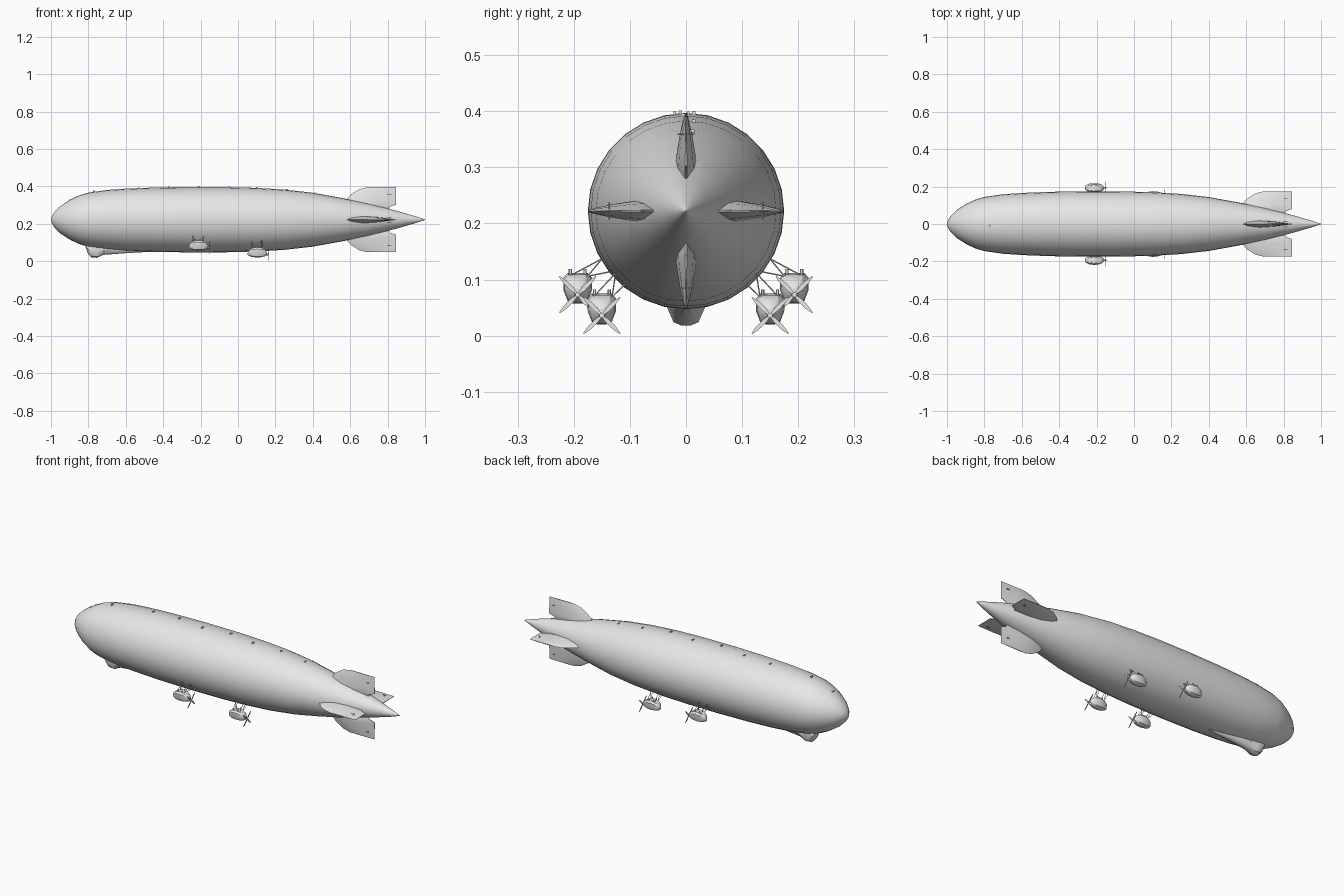
import bpy, bmesh
from math import sin, cos, pi
from mathutils import Vector, Matrix

if "Cube" in bpy.data.objects:
    bpy.data.objects.remove(bpy.data.objects["Cube"])

grey = bpy.data.materials.new("light_grey")
grey.use_nodes = True
grey.diffuse_color = (0.8, 0.8, 0.8, 1)
grey.node_tree.nodes["Principled BSDF"].inputs["Base Color"].default_value = (0.8, 0.8, 0.8, 1)

AXIS = 0.222


def finish(name, bm, angle=40):
    bmesh.ops.recalc_face_normals(bm, faces=bm.faces[:])
    mesh = bpy.data.meshes.new(name)
    bm.to_mesh(mesh)
    bm.free()
    mesh.materials.append(grey)
    ob = bpy.data.objects.new(name, mesh)
    bpy.context.collection.objects.link(ob)
    bpy.ops.object.select_all(action="DESELECT")
    ob.select_set(True)
    bpy.context.view_layer.objects.active = ob
    bpy.ops.object.shade_smooth_by_angle(angle=angle * pi / 180)
    return ob


def loft(bm, rings):
    """Skin closed rings of equal length and cap both ends."""
    rows = [[bm.verts.new(p) for p in ring] for ring in rings]
    n = len(rows[0])
    for a, b in zip(rows, rows[1:]):
        for i in range(n):
            j = (i + 1) % n
            bm.faces.new((a[i], a[j], b[j], b[i]))
    bm.faces.new(rows[0])
    bm.faces.new(rows[-1])


def rod(bm, a, b, r=0.0012):
    a, b = Vector(a), Vector(b)
    turn = (b - a).to_track_quat("Z", "Y").to_matrix().to_4x4()
    bmesh.ops.create_cone(bm, cap_ends=True, segments=6, radius1=r, radius2=r,
                          depth=(b - a).length,
                          matrix=Matrix.Translation((a + b) / 2) @ turn)


def box(bm, centre, size):
    bmesh.ops.create_cube(bm, matrix=Matrix.Translation(centre) @ Matrix.Diagonal((*size, 1)))


# Hull: profile of (x, radius) turned about the long axis
profile = [(-1, .002), (-.995, .02), (-.98, .043), (-.95, .073), (-.9, .106), (-.85, .13),
           (-.8, .145), (-.7, .159), (-.6, .166), (-.45, .172), (-.25, .175), (-.05, .174),
           (.1, .17), (.25, .161), (.4, .144), (.55, .117), (.7, .086), (.85, .047),
           (.95, .018), (1, .001)]
SIDES = 28
bm = bmesh.new()
loft(bm, [[(x, r * cos(2 * pi * i / SIDES), AXIS + r * sin(2 * pi * i / SIDES))
           for i in range(SIDES)] for x, r in profile])
finish("hull", bm, 60)

# Tail fins: lens sections from root to tip (radius, leading x, trailing x, half thickness)
fin = [(.045, .56, .80, .019), (.07, .565, .815, .02), (.08, .567, .845, .019),
       (.1, .572, .845, .017), (.136, .605, .845, .011), (.163, .648, .845, .005),
       (.174, .69, .845, .002)]
lens = [(0, 0), (.12, .6), (.35, 1), (.65, .7), (1, .08)]
outline = lens + [(c, -t) for c, t in reversed(lens[1:])]
for k, name in enumerate(["left_fin", "upper_fin", "right_fin", "lower_fin"]):
    turn = Matrix.Translation((0, 0, AXIS)) @ Matrix.Rotation(k * pi / 2, 4, "X")
    bm = bmesh.new()
    loft(bm, [[(a + c * (b - a), r, t * h) for c, t in outline] for r, a, b, h in fin])
    rod(bm, (.81, .137, -.015), (.81, .137, .015))
    rod(bm, (.80, .137, -.013), (.82, .137, -.013))
    rod(bm, (.80, .137, .013), (.82, .137, .013))
    bm.transform(turn)
    finish(name, bm, 50)

# Control car under the nose: (x, half width, bottom z)
car = [(-.815, .02, .075), (-.803, .03, .042), (-.785, .034, .021), (-.755, .034, .018),
       (-.72, .032, .034), (-.6, .024, .043), (-.46, .01, .051)]
bm = bmesh.new()
rings = []
for x, w, low in car:
    half = [(w * .8, .1), (w, low + (.1 - low) * .4), (w * .65, low + .006), (w * .25, low)]
    rings.append([(x, y, z) for y, z in half] + [(x, -y, z) for y, z in reversed(half)])
loft(bm, rings)
finish("control_car", bm, 35)

# Engine cars with propellers and struts, in mirrored pairs
section = [(.018, .026), (.026, .016), (.025, -.006), (.018, -.024), (.008, -.029)]
section += [(-y, z) for y, z in reversed(section)]
stations = [(-.053, .2), (-.046, .55), (-.03, .85), (-.005, 1), (.02, .92), (.04, .62), (.05, .25)]


def engine(label, x, y, z, side, anchors):
    bm = bmesh.new()
    loft(bm, [[(x + dx, side * y + py * s, z + pz * s - (1 - s) * .011) for py, pz in section]
              for dx, s in stations])
    # Radiator caps on the roof
    for dx in (-.018, .008):
        for dy in (-.013, .013):
            rod(bm, (x + dx, side * y + dy, z + .02), (x + dx, side * y + dy, z + .033), .003)
    finish(label + "_engine_car", bm, 35)

    hub = Vector((x + .056, side * y, z - .013))
    bm = bmesh.new()
    rod(bm, hub - Vector((.012, 0, 0)), hub + Vector((.006, 0, 0)), .005)
    for k in range(4):
        blade = bmesh.new()
        widths = [(.002, .0018), (.015, .004), (.032, .0035), (.046, .001)]
        loft(blade, [[(-.001, -w, r), (.001, -w, r), (.001, w, r), (-.001, w, r)]
                     for r, w in widths])
        blade.transform(Matrix.Translation(hub) @ Matrix.Rotation(pi / 4 + k * pi / 2, 4, "X"))
        temp = bpy.data.meshes.new("blade")
        blade.to_mesh(temp)
        blade.free()
        bm.from_mesh(temp)
        bpy.data.meshes.remove(temp)
    finish(label + "_propeller", bm)

    bm = bmesh.new()
    for dx in (-.025, .02):
        for ay, az in anchors:
            rod(bm, (x + dx, side * (y - .018), z + .02), (x + dx * 1.3, side * ay, az))
        rod(bm, (x + dx, side * (y + .015), z + .02), (x + dx, side * anchors[0][0], anchors[0][1]))
    finish(label + "_struts", bm)


for word, side in (("left", 1), ("right", -1)):
    engine(word + "_front", -.21, .193, .086, side, [(.150, .137), (.135, .114)])
    engine(word + "_rear", .105, .15, .049, side, [(.125, .112), (.108, .092)])

# Small vents along the top of the hull
bm = bmesh.new()
for x, y, top in [(-.9, -.008, .326), (-.77, -.008, .375), (-.53, .014, .390), (-.37, .014, .395),
                  (-.21, -.01, .397), (-.05, .014, .396), (.1, -.006, .392), (.26, .014, .381),
                  (.41, .012, .363)]:
    box(bm, (x, y, top), (.008, .006, .008))
    box(bm, (x, y - .01, top), (.006, .004, .007))
finish("roof_vents", bm)
